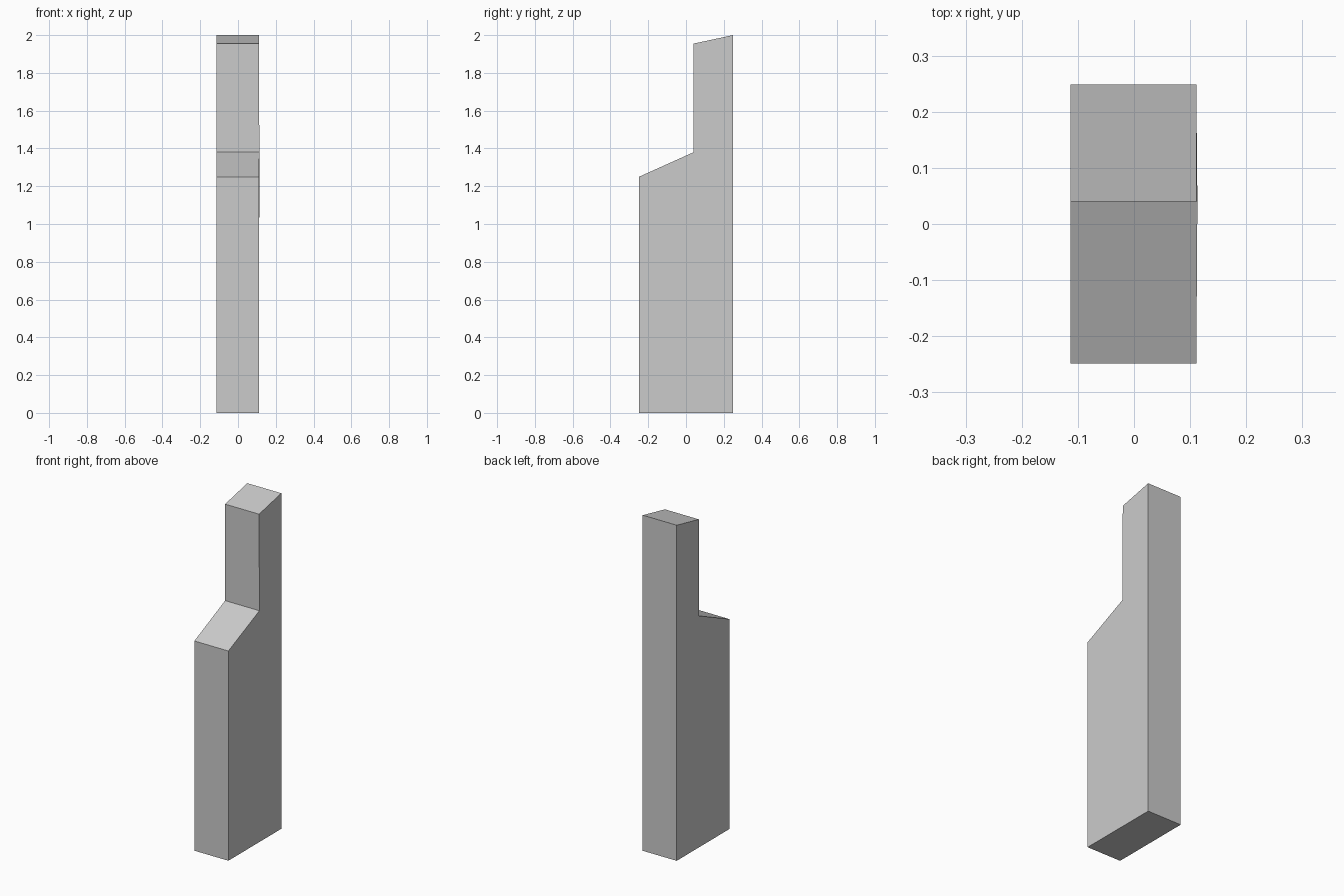
import bpy, bmesh

if "Cube" in bpy.data.objects:
    bpy.data.objects.remove(bpy.data.objects["Cube"])

LEFT, RIGHT = -0.113, 0.111

# Side outline (y, z): wide base, sloped shoulder, upright with slanted top
profile = [(-0.249, 0), (0.249, 0), (0.249, 1.38), (0.249, 2.0),
           (0.04, 1.955), (0.04, 1.38), (-0.249, 1.25)]
base, upright = (0, 1, 2, 5, 6), (2, 3, 4, 5)

bm = bmesh.new()
left = [bm.verts.new((LEFT, y, z)) for y, z in profile]
right = [bm.verts.new((RIGHT, y, z)) for y, z in profile]
right[5].co.x = 0.113  # slight bulge at the inner corner

# Side faces, split at shoulder height
for side in (left, right):
    for loop in (base, upright):
        bm.faces.new([side[i] for i in loop])

# Faces around the outline
n = len(profile)
for i in range(n):
    j = (i + 1) % n
    bm.faces.new((left[i], left[j], right[j], right[i]))
bmesh.ops.recalc_face_normals(bm, faces=bm.faces)

mesh = bpy.data.meshes.new("stepped_post")
bm.to_mesh(mesh)
bm.free()
bpy.context.collection.objects.link(bpy.data.objects.new("stepped_post", mesh))
